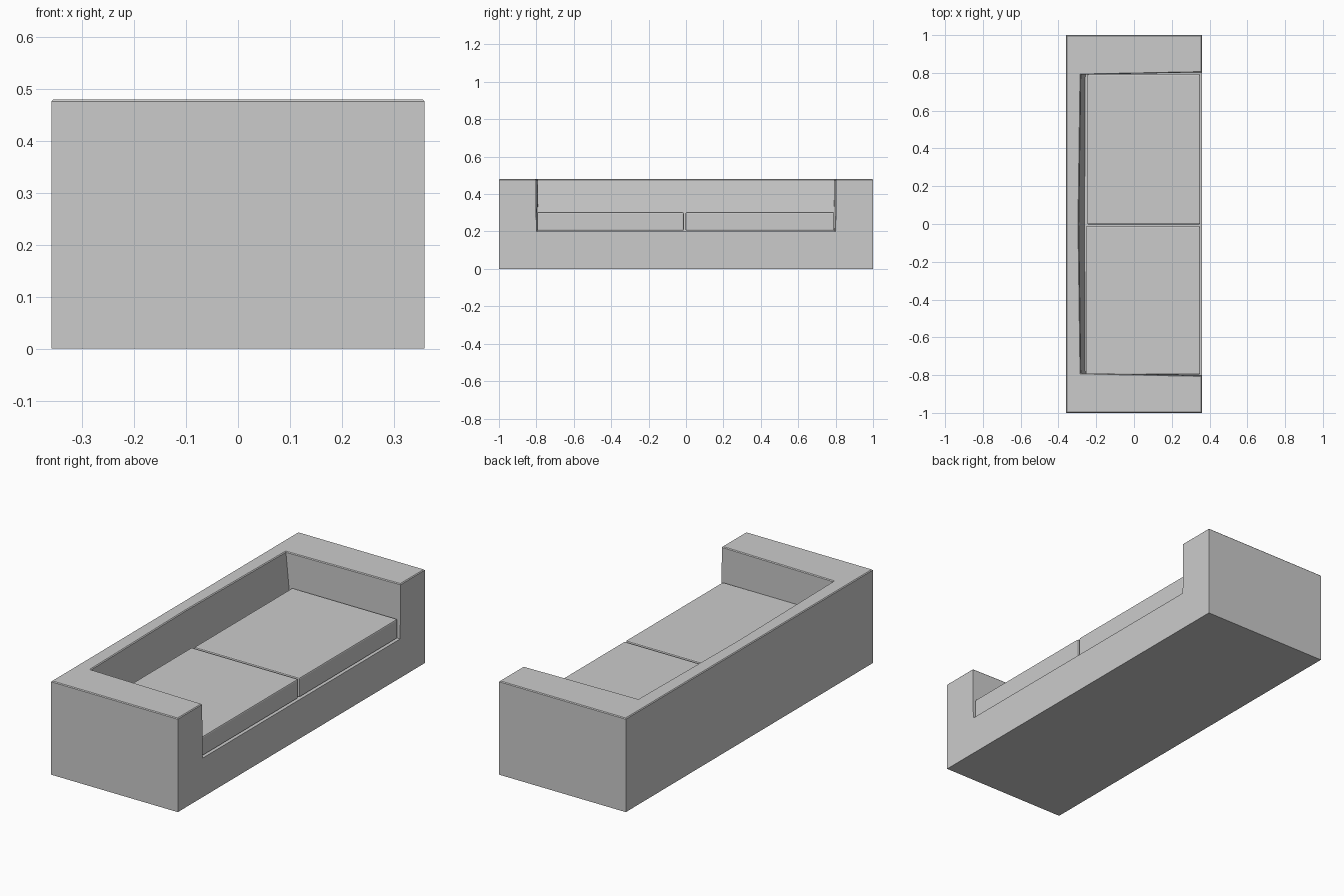
import bpy, bmesh
from mathutils import Vector

if "Cube" in bpy.data.objects:
    bpy.data.objects.remove(bpy.data.objects["Cube"])


def finish(name, bm):
    bmesh.ops.recalc_face_normals(bm, faces=bm.faces[:])
    mesh = bpy.data.meshes.new(name)
    bm.to_mesh(mesh)
    bm.free()
    obj = bpy.data.objects.new(name, mesh)
    bpy.context.collection.objects.link(obj)
    return obj


# Sofa frame: one closed shell with a tapered seat well open towards +x
X, Y, H, DECK = 0.359, 1.0, 0.48, 0.20
bm = bmesh.new()
outer_plan = [(X, -Y), (-X, -Y), (-X, Y), (X, Y)]
well_top = [(X, 0.803), (-0.282, 0.79), (-0.293, 0), (-0.282, -0.79), (X, -0.803)]
well_low = [(X, 0.80), (-0.258, 0.795), (-0.262, 0), (-0.258, -0.795), (X, -0.80)]


def ring(plan, z):
    return [bm.verts.new((x, y, z)) for x, y in plan]


base, top = ring(outer_plan, 0), ring(outer_plan, H)
rim, deck = ring(well_top, H), ring(well_low, DECK)
bm.faces.new(base)
bm.faces.new(deck)
bm.faces.new(top + rim)
for i in range(3):                                   # outer ends and back
    bm.faces.new((base[i], base[i + 1], top[i + 1], top[i]))
for i in range(4):                                   # inner arms and back
    bm.faces.new((rim[i], rim[i + 1], deck[i + 1], deck[i]))
bm.faces.new((base[0], base[3], top[3], rim[0], deck[0], deck[4], rim[4], top[0]))
bmesh.ops.recalc_face_normals(bm, faces=bm.faces[:])
rim_edges = [e for e in bm.edges if all(v.co.z > H - 1e-4 for v in e.verts)]
bmesh.ops.bevel(bm, geom=rim_edges, offset=0.004, segments=1, affect='EDGES')
finish("sofa_frame", bm)


# Seat cushions: softly chamfered slabs resting on the deck
def cushion(name, lo, hi):
    lo, hi = Vector(lo), Vector(hi)
    bm = bmesh.new()
    bmesh.ops.create_cube(bm, size=1)
    bmesh.ops.scale(bm, vec=hi - lo, verts=bm.verts)
    bmesh.ops.translate(bm, vec=(lo + hi) / 2, verts=bm.verts)
    bmesh.ops.bevel(bm, geom=bm.edges[:], offset=0.006, segments=2,
                    profile=0.5, affect='EDGES')
    return finish(name, bm)


cushion("left_seat_cushion", (-0.255, -0.797, 0.204), (0.35, -0.012, 0.303))
cushion("right_seat_cushion", (-0.247, -0.002, 0.204), (0.35, 0.792, 0.303))
